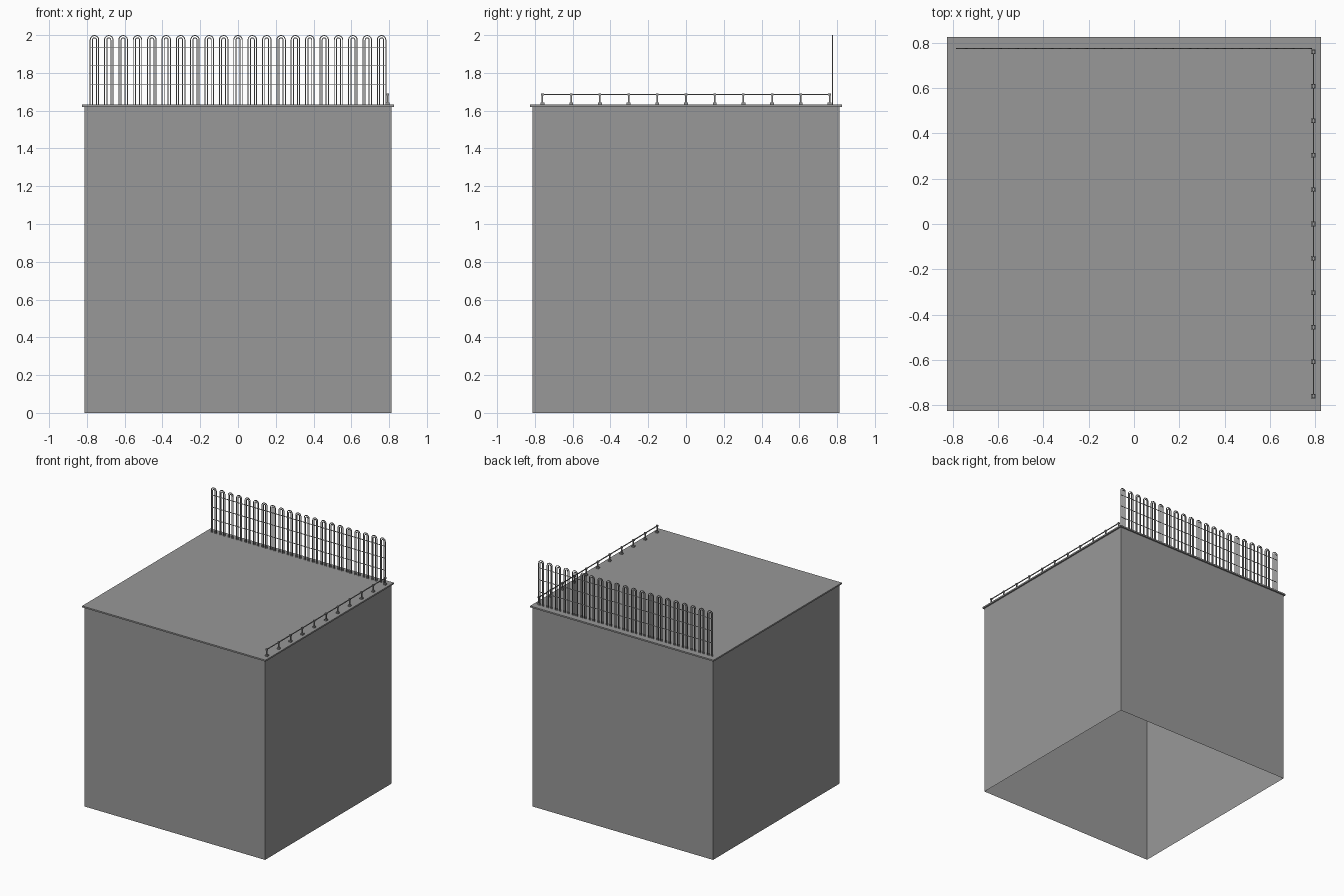
import bpy, bmesh, math
from mathutils import Matrix, Vector

if "Cube" in bpy.data.objects:
    bpy.data.objects.remove(bpy.data.objects["Cube"])

GREY = bpy.data.materials.new("dark_grey")
GREY.diffuse_color = (0.315, 0.315, 0.315, 1)
GREY.use_nodes = True
GREY.node_tree.nodes["Principled BSDF"].inputs["Base Color"].default_value = GREY.diffuse_color


def finish(name, bm):
    me = bpy.data.meshes.new(name)
    bm.to_mesh(me)
    bm.free()
    me.materials.append(GREY)
    ob = bpy.data.objects.new(name, me)
    bpy.context.collection.objects.link(ob)
    return ob


def add_box(bm, lo, hi):
    lo, hi = Vector(lo), Vector(hi)
    m = Matrix.Translation((lo + hi) / 2) @ Matrix.Diagonal((*(hi - lo), 1))
    return bmesh.ops.create_cube(bm, size=1, matrix=m)["verts"]


ROOF = 1.632

# Building walls: single sheet, open underneath and under the roof slab
bm = bmesh.new()
add_box(bm, (-0.813, -0.813, 0), (0.813, 0.813, 1.62))
caps = [f for f in bm.faces if abs(f.normal.z) > 0.9]
bmesh.ops.delete(bm, geom=caps, context='FACES_ONLY')
finish("building_walls", bm)

# Overhanging roof slab
bm = bmesh.new()
add_box(bm, (-0.825, -0.825, 1.62), (0.825, 0.825, ROOF))
finish("roof_slab", bm)

# Tall hooped fence along the back edge
FENCE_Y, DEPTH, SEG = 0.775, 0.005, 10
bm = bmesh.new()


def add_hoop(bm, cx, r_out, r_in):
    # upside-down U: two straight legs joined by a half circle
    cz = 2.0 - 0.025
    path = [(1, 0, ROOF)]
    path += [(math.cos(math.pi * i / SEG), math.sin(math.pi * i / SEG), cz)
             for i in range(SEG + 1)]
    path += [(-1, 0, ROOF)]
    rings = []
    for c, s, z in path:
        rings.append([bm.verts.new((cx + r * c, FENCE_Y + d * DEPTH / 2, z + r * s))
                      for r, d in ((r_out, -1), (r_out, 1), (r_in, 1), (r_in, -1))])
    for a, b in zip(rings, rings[1:]):
        for k in range(4):
            bm.faces.new((a[k], a[(k + 1) % 4], b[(k + 1) % 4], b[k]))


# Each hoop is a nested pair of thin rods
for i in range(21):
    add_hoop(bm, -0.76 + i * 0.076, 0.025, 0.020)
    add_hoop(bm, -0.76 + i * 0.076, 0.013, 0.008)
bmesh.ops.recalc_face_normals(bm, faces=bm.faces)
finish("fence_hoops", bm)

# Horizontal fence wires
bm = bmesh.new()
for z in (1.74, 1.838, 1.936):
    add_box(bm, (-0.785, FENCE_Y - 0.002, z - 0.002), (0.785, FENCE_Y + 0.002, z + 0.002))
finish("fence_wires", bm)

# Low railing on the right edge: posts with square feet and small heads
RX = 0.792
bm = bmesh.new()
for i in range(11):
    y = -0.76 + i * 0.152
    for half, z0, z1 in ((0.010, ROOF, 1.642), (0.004, 1.642, 1.680), (0.007, 1.680, 1.692)):
        add_box(bm, (RX - half, y - half, z0), (RX + half, y + half, z1))
finish("railing_posts", bm)

# Railing bar
bm = bmesh.new()
add_box(bm, (RX - 0.003, -0.76, 1.683), (RX + 0.003, 0.76, 1.689))
finish("railing_bar", bm)
